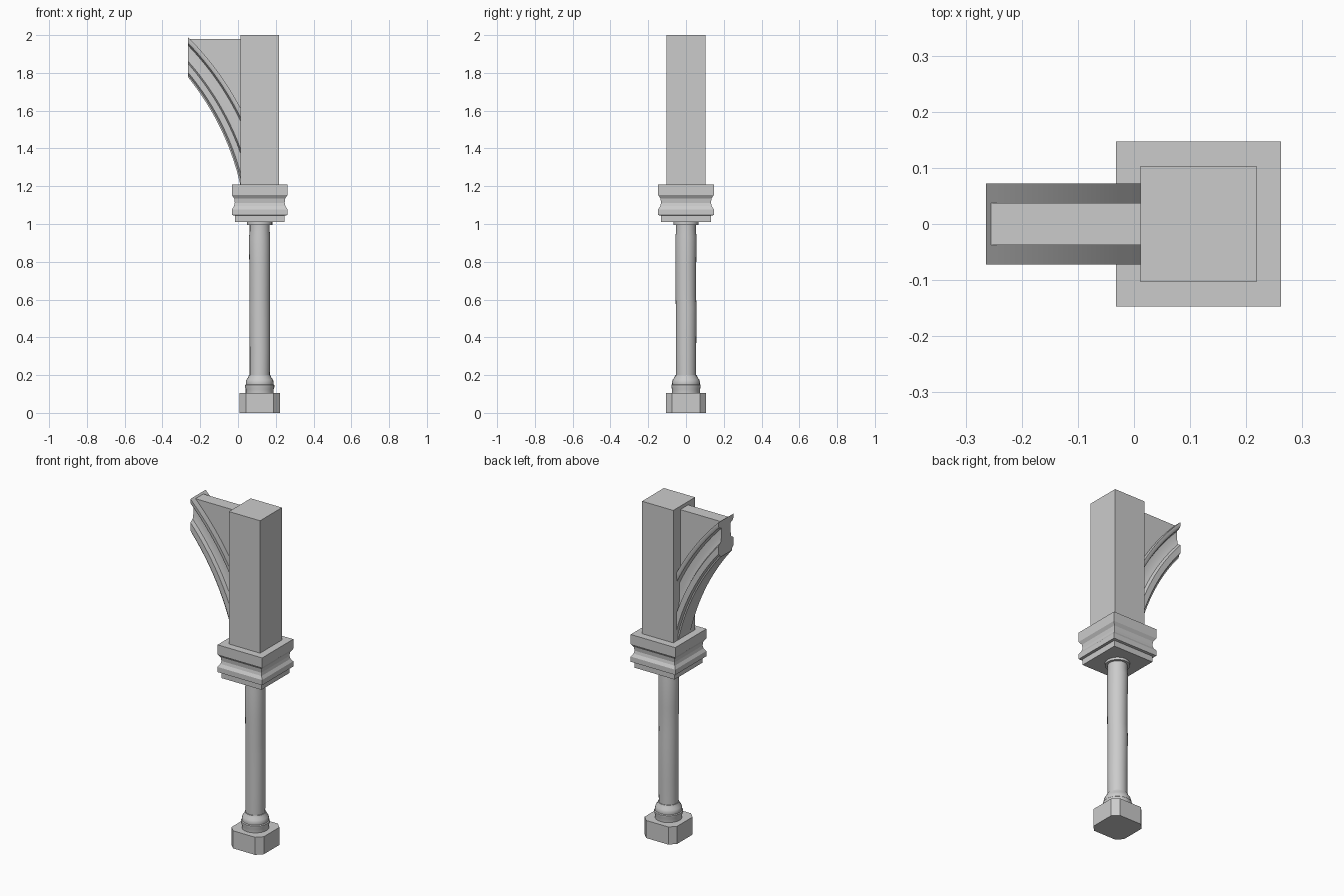
import bpy, bmesh, math

if "Cube" in bpy.data.objects:
    bpy.data.objects.remove(bpy.data.objects["Cube"])

CX = 0.115                      # column axis
AX, AZ = -1.352, 0.895          # arch centre


def finish(name, bm, smooth=False):
    bmesh.ops.recalc_face_normals(bm, faces=bm.faces[:])
    me = bpy.data.meshes.new(name)
    bm.to_mesh(me)
    bm.free()
    ob = bpy.data.objects.new(name, me)
    bpy.context.collection.objects.link(ob)
    if smooth:
        bpy.ops.object.select_all(action='DESELECT')
        ob.select_set(True)
        bpy.context.view_layer.objects.active = ob
        bpy.ops.object.shade_smooth_by_angle(angle=math.radians(35))
    return ob


def skin(name, rings, smooth=False):
    """Join equal-length closed rings of points and cap both ends."""
    bm = bmesh.new()
    vs = [[bm.verts.new(p) for p in ring] for ring in rings]
    n = len(vs[0])
    for a, b in zip(vs, vs[1:]):
        for i in range(n):
            j = (i + 1) % n
            bm.faces.new((a[i], a[j], b[j], b[i]))
    bm.faces.new(vs[0][::-1])
    bm.faces.new(vs[-1])
    return finish(name, bm, smooth)


def square(h, z):
    return [(CX + sx * h, sy * h, z) for sx, sy in ((-1, -1), (1, -1), (1, 1), (-1, 1))]


def circle(r, z, dx=0, dy=0, n=24):
    return [(CX + dx + r * math.cos(2 * math.pi * i / n),
             dy + r * math.sin(2 * math.pi * i / n), z) for i in range(n)]


def chamfered(h, c, z):
    k = h - c
    pts = ((-k, -h), (k, -h), (h, -k), (h, k), (k, h), (-k, h), (-h, k), (-h, -k))
    return [(CX + x, y, z) for x, y in pts]


def arc_z(r, x):
    return AZ + math.sqrt(r * r - (x - AX) ** 2)


# Plinth with cut corners
skin("plinth", [chamfered(0.107, 0.034, 0), chamfered(0.107, 0.034, 0.105)])

# Moulded round base
base = [(0.074, 0.10), (0.074, 0.125), (0.078, 0.138), (0.078, 0.147), (0.073, 0.151),
        (0.074, 0.162), (0.070, 0.176), (0.061, 0.188), (0.057, 0.20)]
skin("column_base", [circle(r, z) for r, z in base], True)

# Slightly uneven shaft: radius, height, x and y drift
shaft = [(0.053, 0.19, 0, 0), (0.054, 0.34, 0.001, 0), (0.055, 0.56, 0, 0.001),
         (0.054, 0.62, 0, -0.001), (0.055, 0.78, 0, -0.001), (0.056, 0.93, -0.001, 0),
         (0.053, 0.96, 0, 0), (0.053, 1.0, 0, 0)]
skin("column_shaft", [circle(*s) for s in shaft], True)
skin("neck_ring", [circle(0.067, 0.996), circle(0.067, 1.012)], True)

# Square moulded capital
capital = [(0.132, 1.01), (0.132, 1.045), (0.147, 1.047), (0.147, 1.078), (0.136, 1.095),
           (0.132, 1.112), (0.135, 1.135), (0.147, 1.153), (0.147, 1.21)]
skin("capital", [square(h, z) for h, z in capital])

# Upper pier
skin("pier", [square(0.103, 1.205), square(0.103, 2.0)])

# Arch rib: half profile of radius and half width, mirrored, swept along x
half = [(1.400, 0.056), (1.408, 0.058), (1.416, 0.072), (1.447, 0.072), (1.455, 0.050),
        (1.480, 0.042), (1.512, 0.042), (1.520, 0.066), (1.530, 0.072), (1.543, 0.072)]
profile = half + [(r, -y) for r, y in reversed(half)]
X0, X1, N = -0.264, 0.014, 14
xs = [X0 + (X1 - X0) * i / N for i in range(N + 1)]
skin("arch_rib", [[(x, y, arc_z(r, x)) for r, y in profile] for x in xs], True)

# Spandrel slab filling above the arch
skin("spandrel", [[(x, -0.037, arc_z(1.5, x)), (x, 0.037, arc_z(1.5, x)),
                   (x, 0.037, 1.98), (x, -0.037, 1.98)] for x in xs])
